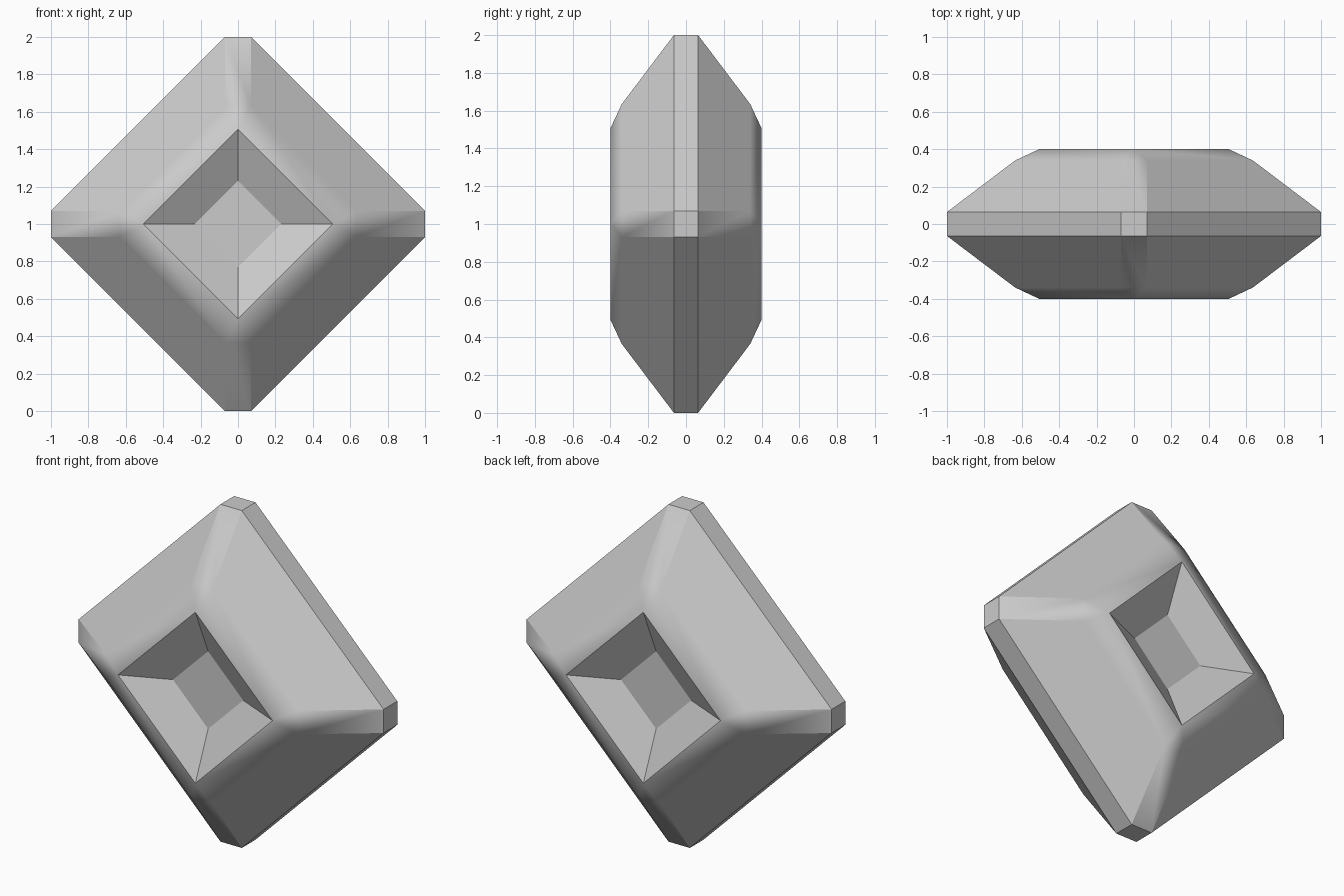
import bpy, bmesh, math

if "Cube" in bpy.data.objects:
    bpy.data.objects.remove(bpy.data.objects["Cube"])

# Profile from belt to recess floor: (tip distance, half corner cut, y offset)
profile = [(1.0, 0.07, 0.064), (0.635, 0.07, 0.34), (0.507, 0.0, 0.40), (0.23, 0.0, 0.28)]
rings = [(r, c, -y) for r, c, y in reversed(profile)] + profile


def add_ring(bm, r, c, y):
    """Diamond outline with its four tips cut off by width 2*c."""
    pts = [(r, -c), (r, c), (c, r), (-c, r), (-r, c), (-r, -c), (-c, -r), (c, -r)]
    return [bm.verts.new((x, y, 1 + z)) for x, z in pts]


bm = bmesh.new()
loops = [add_ring(bm, *ring) for ring in rings]

# Skin between neighbouring rings
for a, b in zip(loops, loops[1:]):
    for i in range(8):
        j = (i + 1) % 8
        bm.faces.new((a[i], a[j], b[j], b[i]))

# Recess floors; merging turns uncut rings into plain diamonds
bm.faces.new(loops[0])
bm.faces.new(loops[-1])
bmesh.ops.remove_doubles(bm, verts=bm.verts[:], dist=1e-4)
bmesh.ops.recalc_face_normals(bm, faces=bm.faces[:])

mesh = bpy.data.meshes.new("diamond_block")
bm.to_mesh(mesh)
bm.free()
block = bpy.data.objects.new("diamond_block", mesh)
bpy.context.collection.objects.link(block)

# Soft rim, flat main facets
bpy.context.view_layer.objects.active = block
block.select_set(True)
bpy.ops.object.shade_smooth_by_angle(angle=math.radians(28))
weighted = block.modifiers.new("weighted_normals", 'WEIGHTED_NORMAL')
weighted.keep_sharp = True
weighted.weight = 100
